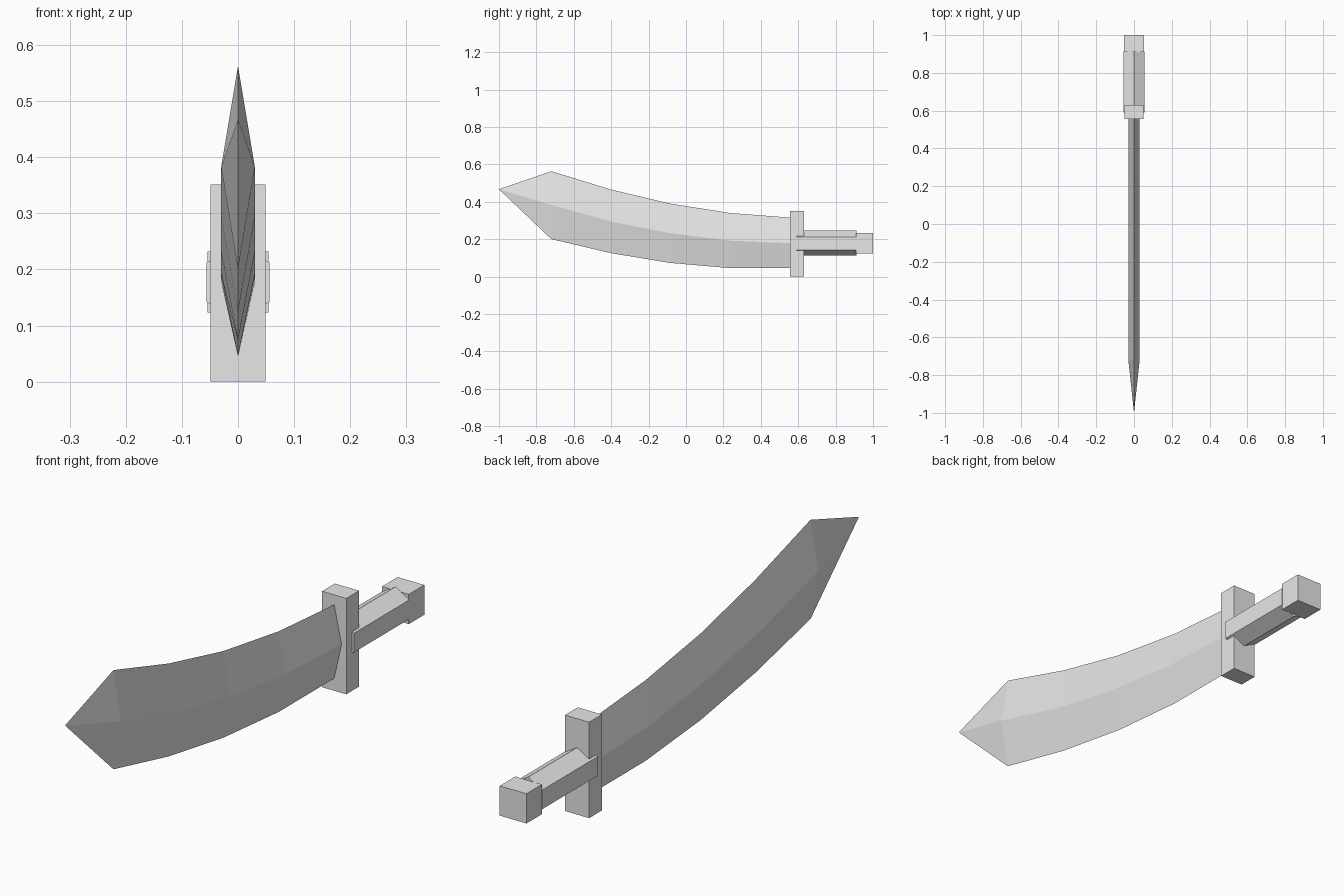
import bpy

if "Cube" in bpy.data.objects:
    bpy.data.objects.remove(bpy.data.objects["Cube"])

steel = bpy.data.materials.new("plain grey")
steel.diffuse_color = (0.8, 0.8, 0.8, 1)
steel.use_nodes = True
steel.node_tree.nodes["Principled BSDF"].inputs["Base Color"].default_value = steel.diffuse_color


def make(name, verts, faces):
    mesh = bpy.data.meshes.new(name)
    mesh.from_pydata(verts, [], faces)
    mesh.materials.append(steel)
    obj = bpy.data.objects.new(name, mesh)
    bpy.context.collection.objects.link(obj)
    # consistent outward normals
    import bmesh
    bm = bmesh.new()
    bm.from_mesh(mesh)
    bmesh.ops.recalc_face_normals(bm, faces=bm.faces)
    bm.to_mesh(mesh)
    bm.free()
    return obj


def loft(name, rings, tip=None):
    """Skin closed rings of equal size; end in a point if a tip is given."""
    n = len(rings[0])
    verts = [v for ring in rings for v in ring]
    faces = [tuple(range(n))]
    for r in range(len(rings) - 1):
        for i in range(n):
            j = (i + 1) % n
            a, b = r * n, (r + 1) * n
            faces.append((a + i, a + j, b + j, b + i))
    last = (len(rings) - 1) * n
    if tip:
        verts.append(tip)
        faces += [(last + i, last + (i + 1) % n, len(verts) - 1) for i in range(n)]
    else:
        faces.append(tuple(last + i for i in range(n)))
    return make(name, verts, faces)


def prism(name, profile, y0, y1):
    return loft(name, [[(x, y, z) for x, z in profile] for y in (y0, y1)])


def rect(w, z0, z1):
    return [(-w, z0), (w, z0), (w, z1), (-w, z1)]


# Curved blade: diamond sections (y, bottom, middle, top) running to a point
sections = [(0.56, 0.045, 0.178, 0.315), (0.235, 0.045, 0.192, 0.34),
            (-0.085, 0.073, 0.232, 0.39), (-0.40, 0.125, 0.294, 0.465),
            (-0.72, 0.20, 0.383, 0.563)]
rings = [[(0, y, b), (0.03, y, m), (0, y, t), (-0.03, y, m)]
         for y, b, m, t in sections]
loft("blade", rings, tip=(0, -1.0, 0.467))

# Cross guard
prism("guard", rect(0.049, 0.0, 0.351), 0.556, 0.63)

# Six-sided grip with ridges at top and bottom
grip = [(0, 0.113), (0.056, 0.142), (0.056, 0.212),
        (0, 0.245), (-0.056, 0.212), (-0.056, 0.142)]
prism("grip", grip, 0.59, 0.912)

# Square pommel
prism("pommel", rect(0.054, 0.123, 0.232), 0.91, 1.0)
